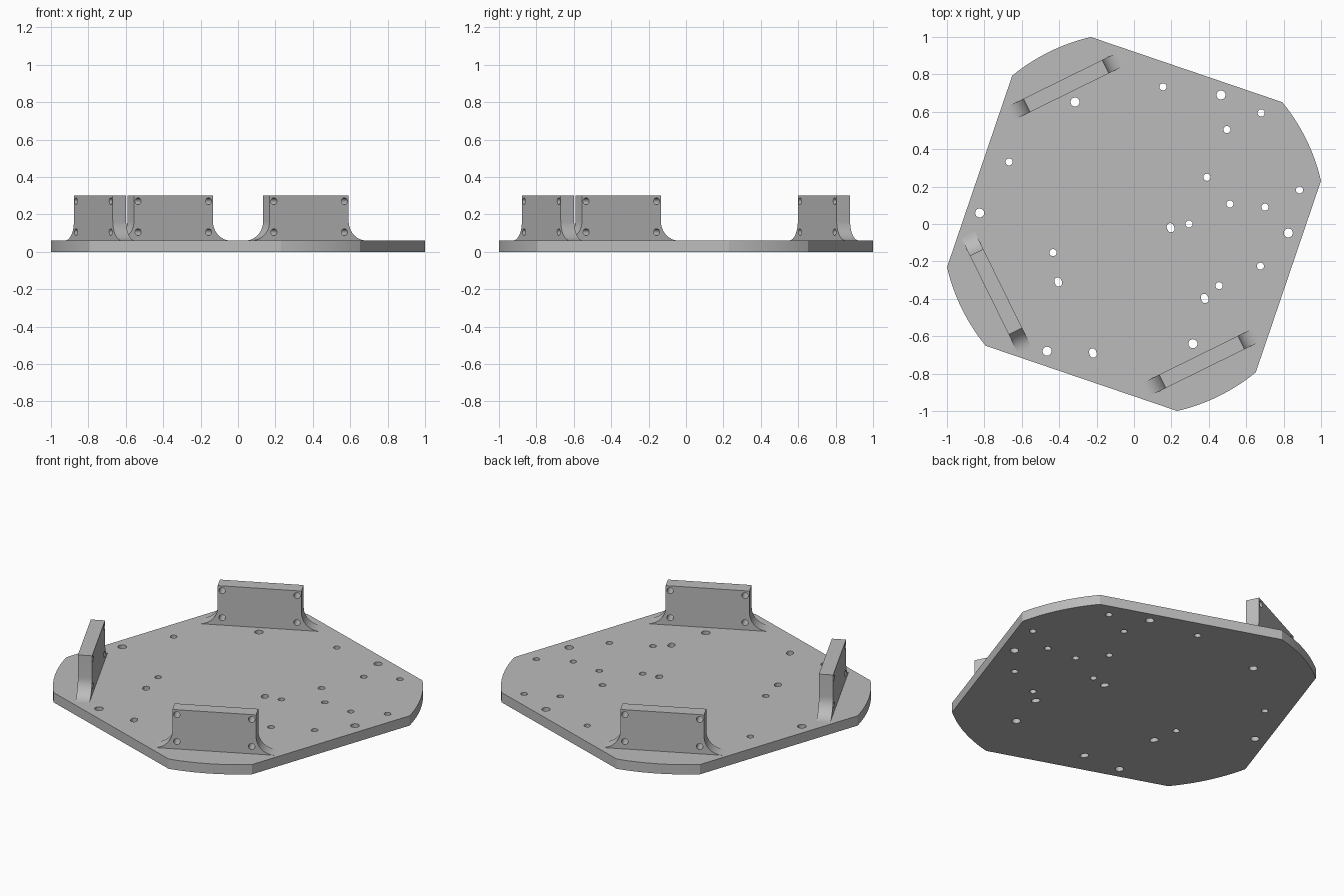
import bpy
import math

if "Cube" in bpy.data.objects:
    bpy.data.objects.remove(bpy.data.objects["Cube"])

GREY = bpy.data.materials.new("plain grey")
GREY.diffuse_color = (0.5, 0.5, 0.5, 1)
GREY.use_nodes = True
GREY.node_tree.nodes["Principled BSDF"].inputs["Base Color"].default_value = GREY.diffuse_color

THICK = 0.06            # base plate thickness
HEIGHT = 0.3            # top of the brackets
TILT = math.radians(26.2)


def arc(cx, cy, r, a0, a1, n):
    return [(cx + r * math.cos(a0 + (a1 - a0) * i / n),
             cy + r * math.sin(a0 + (a1 - a0) * i / n)) for i in range(n + 1)]


def hole(x, y, r):
    return arc(x, y, r, 0, math.tau, 24)[:-1]


def slot(x, y, r, half, a):
    dx, dy = half * math.cos(a), half * math.sin(a)
    return (arc(x + dx, y + dy, r, a - math.pi / 2, a + math.pi / 2, 12)
            + arc(x - dx, y - dy, r, a + math.pi / 2, a + 3 * math.pi / 2, 12))


def sheet(name, loops, thickness, location, rotation):
    """Flat profile with holes, extruded to a solid mesh."""
    curve = bpy.data.curves.new(name, 'CURVE')
    curve.dimensions = '2D'
    curve.fill_mode = 'BOTH'
    curve.extrude = thickness / 2
    for loop in loops:
        s = curve.splines.new('POLY')
        s.points.add(len(loop) - 1)
        for p, (x, y) in zip(s.points, loop):
            p.co = (x, y, 0, 1)
        s.use_cyclic_u = True
    obj = bpy.data.objects.new(name, curve)
    bpy.context.collection.objects.link(obj)
    obj.location, obj.rotation_euler = location, rotation
    bpy.ops.object.select_all(action='DESELECT')
    bpy.context.view_layer.objects.active = obj
    obj.select_set(True)
    bpy.ops.object.convert(target='MESH')
    obj = bpy.context.object
    bpy.ops.object.mode_set(mode='EDIT')
    bpy.ops.mesh.select_all(action='SELECT')
    bpy.ops.mesh.remove_doubles(threshold=0.0002)
    bpy.ops.mesh.normals_make_consistent(inside=False)
    bpy.ops.object.mode_set(mode='OBJECT')
    obj.data.materials.clear()
    obj.data.materials.append(GREY)
    bpy.ops.object.shade_smooth_by_angle(angle=math.radians(30))


# Base plate: square with four rounded corners
outline = []
for k in range(4):
    mid = TILT + k * math.pi / 2
    half = math.radians(13.2)
    outline += arc(0, 0, 1.026, mid - half, mid + half, 16)

small = [(.155, .733), (.68, .594), (.497, .505), (-.668, .332), (.39, .25),
         (.513, .107), (.70, .09), (.885, .182), (.676, -.225), (.294, 0),
         (-.433, -.153), (.455, -.33)]
large = [(-.315, .652), (.465, .69), (-.825, .059), (.825, -.048),
         (.315, -.64), (-.465, -.68)]
slots = [(.196, -.02), (-.405, -.31), (.378, -.398), (-.22, -.69)]
loops = [outline]
loops += [hole(x, y, 0.019) for x, y in small]
loops += [hole(x, y, 0.024) for x, y in large]
loops += [slot(x, y, 0.019, 0.006, math.radians(112)) for x, y in slots]
sheet("base_plate", loops, THICK, (0, 0, THICK / 2), (0, 0, 0))

# Upright brackets with flared feet and four screw holes each
W, R = 0.235, 0.105
right = arc(W + R, THICK + R, R, -math.pi / 2, -math.pi, 12) + [(W, HEIGHT)]
profile = right + [(-x, y) for x, y in reversed(right)]
screws = [hole(x, z, 0.018) for x in (-0.21, 0.21) for z in (0.105, 0.27)]
for k, name in ((1, "back_bracket"), (2, "left_bracket"), (3, "front_bracket")):
    a = TILT + k * math.pi / 2
    sheet(name, [profile] + screws, 0.08,
          (0.822 * math.cos(a), 0.822 * math.sin(a), 0),
          (math.pi / 2, 0, a - math.pi / 2))
